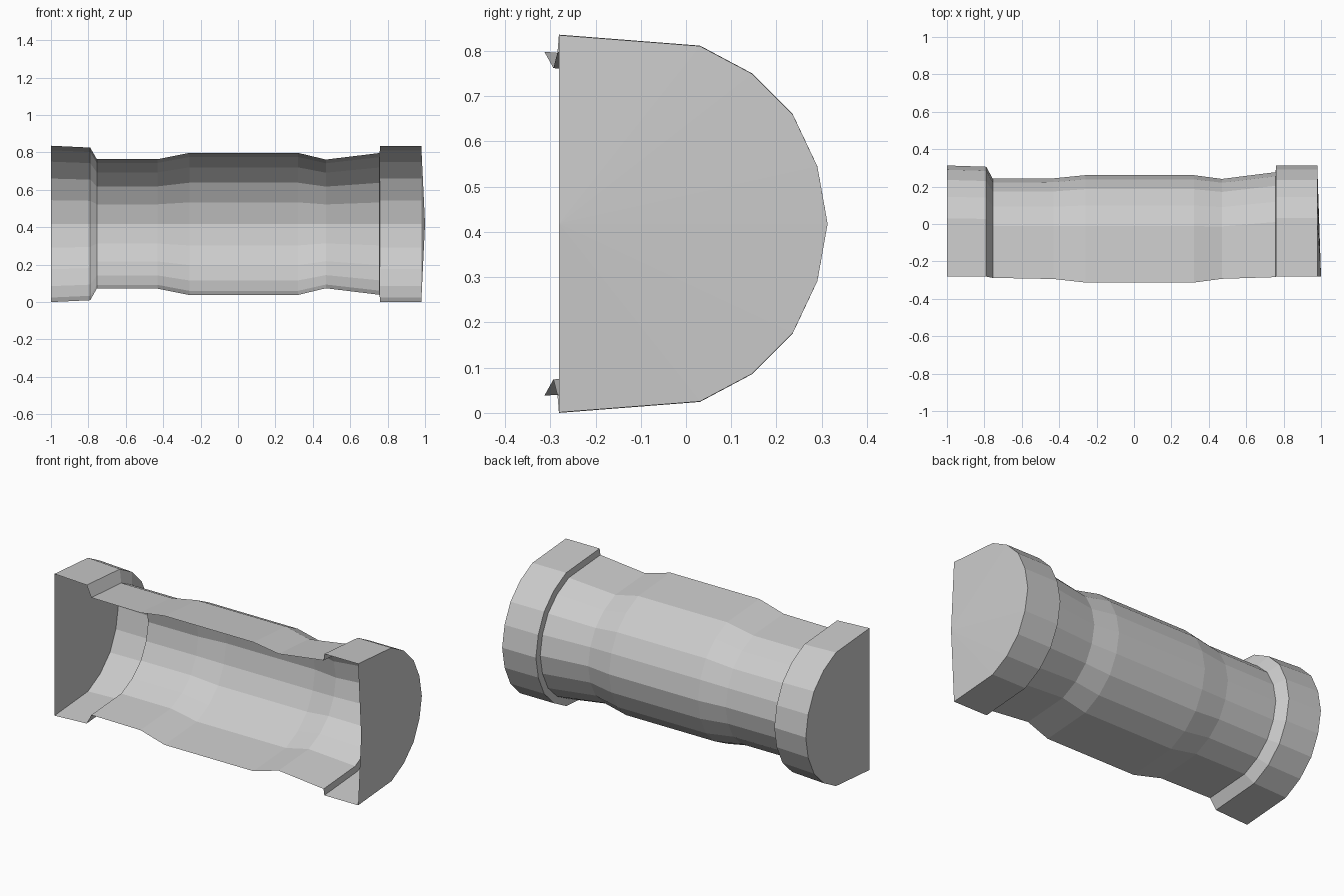
import bpy, bmesh

if "Cube" in bpy.data.objects:
    bpy.data.objects.remove(bpy.data.objects["Cube"])

MID = 0.418  # height of the long axis

# Half of the D-shaped section: depth fraction (0 open front, 1 back), height fraction
half = [(0.0, 1.0), (0.525, 0.942), (0.718, 0.796), (0.87, 0.58), (0.962, 0.303)]
section = half + [(1.0, 0.0)] + [(d, -h) for d, h in reversed(half)]

# Stations along the length: x, half height, front y, back y
stations = [
    (-1.0, 0.418, -0.281, 0.313),
    (-0.79, 0.408, -0.281, 0.306),
    (-0.755, 0.346, -0.288, 0.242),
    (-0.43, 0.346, -0.294, 0.244),
    (-0.26, 0.380, -0.313, 0.261),
    (0.32, 0.380, -0.313, 0.261),
    (0.47, 0.344, -0.293, 0.241),
    (0.757, 0.379, -0.284, 0.277),
    (0.76, 0.417, -0.281, 0.313),
    (0.98, 0.417, -0.281, 0.313),
]

bm = bmesh.new()

# Open-fronted trough with a raised collar at each end
rings = [[bm.verts.new((x, front + d * (back - front), MID + h * r)) for d, h in section]
         for x, r, front, back in stations]
for a, b in zip(rings, rings[1:]):
    for i in range(len(section) - 1):
        bm.faces.new((a[i], b[i], b[i + 1], a[i + 1]))

# Flat left cap
bm.faces.new(rings[0])

# Slightly bulged right cap, fanned from the middle of its front edge
tip = bm.verts.new((1.0, -0.281, MID))
for p, q in zip(rings[-1], rings[-1][1:]):
    bm.faces.new((p, tip, q))

# Outward normals
bm.normal_update()
if rings and bm.faces[:] and sum(f.normal.y * f.calc_area() for f in bm.faces) < 0:
    bmesh.ops.reverse_faces(bm, faces=bm.faces[:])

mesh = bpy.data.meshes.new("half_round_trough")
bm.to_mesh(mesh)
bm.free()
trough = bpy.data.objects.new("half_round_trough", mesh)
bpy.context.collection.objects.link(trough)
